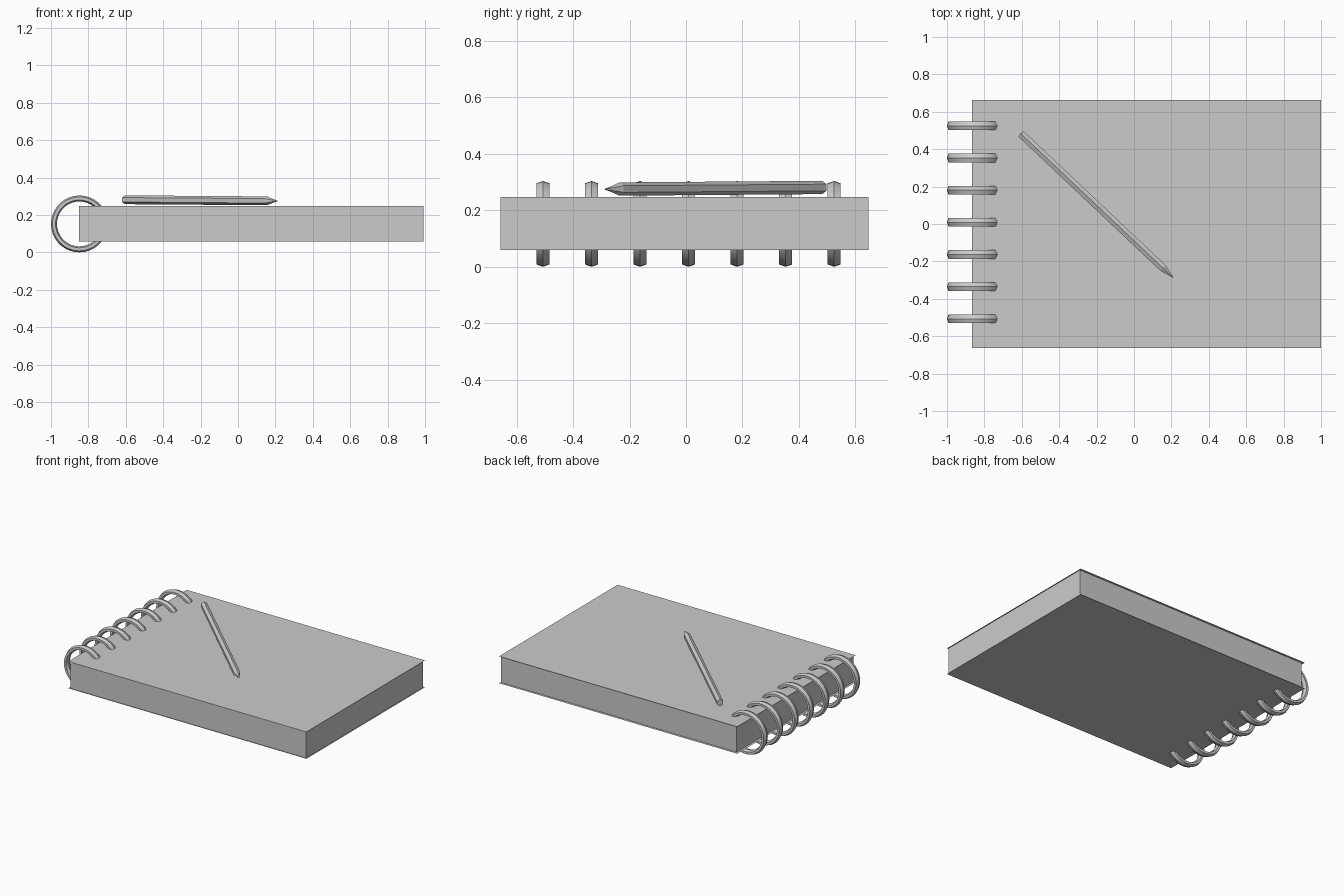
import bpy
from math import pi
from mathutils import Vector, Matrix

cube = bpy.data.objects.get("Cube")
if cube:
    bpy.data.objects.remove(cube, do_unlink=True)

GREY = (0.6, 0.6, 0.6, 1.0)
mat = bpy.data.materials.new("plain grey")
mat.use_nodes = True
mat.diffuse_color = GREY
mat.node_tree.nodes["Principled BSDF"].inputs["Base Color"].default_value = GREY


def finish(name):
    obj = bpy.context.object
    obj.name = name
    obj.data.materials.append(mat)
    return obj


def sheet(name, x0, x1, y0, y1, z):
    bpy.ops.mesh.primitive_plane_add(size=1)
    obj = finish(name)
    obj.location = ((x0 + x1) / 2, (y0 + y1) / 2, z)
    obj.scale = (x1 - x0, y1 - y0, 1)
    return obj


# Page block, with paper-thin covers slightly larger than the pages
BOTTOM, TOP = 0.058, 0.248
bpy.ops.mesh.primitive_cube_add(size=1)
pages = finish("page_block")
pages.location = (0.0715, -0.005, (BOTTOM + TOP) / 2)
pages.scale = (1.843, 1.305, TOP - BOTTOM - 0.002)
sheet("front_cover", -0.865, 1.0, -0.663, 0.663, TOP)
sheet("back_cover", -0.865, 1.0, -0.663, 0.663, BOTTOM)

# Row of binding rings, each a flattened six-sided tube
for i in range(7):
    bpy.ops.mesh.primitive_torus_add(
        major_radius=0.136, minor_radius=0.016,
        major_segments=36, minor_segments=6,
        location=(-0.848, -0.507 + 0.172 * i, 0.152), rotation=(pi / 2, 0, 0))
    ring = finish(f"binding_ring_{i + 1}")
    ring.scale.z = 1.65
    bpy.ops.object.shade_smooth_by_angle(angle=pi / 6)

# Hexagonal pencil lying across the cover, lofted along its axis
SIDES = 6
start, tip = Vector((-0.605, 0.483, 0.281)), Vector((0.21, -0.287, 0.275))
along = (tip - start).normalized()
side = along.cross(Vector((0, 0, 1))).normalized()
up = side.cross(along)
length = (tip - start).length
turn = Matrix.Rotation(2 * pi / SIDES, 3, along)

verts, faces = [], []
for back_from_tip, radius in ((length, 0.0235), (0.075, 0.0235), (0.028, 0.009), (0, 0.002)):
    spoke = up * radius
    for k in range(SIDES):
        verts.append(tip - along * back_from_tip + spoke)
        spoke = turn @ spoke
for r in range(3):
    for k in range(SIDES):
        a, b = r * SIDES + k, r * SIDES + (k + 1) % SIDES
        faces.append((a, b, b + SIDES, a + SIDES))
faces.append(tuple(reversed(range(SIDES))))
faces.append(tuple(range(3 * SIDES, 4 * SIDES)))

mesh = bpy.data.meshes.new("pencil")
mesh.from_pydata(verts, [], faces)
mesh.materials.append(mat)
pencil = bpy.data.objects.new("pencil", mesh)
bpy.context.collection.objects.link(pencil)
